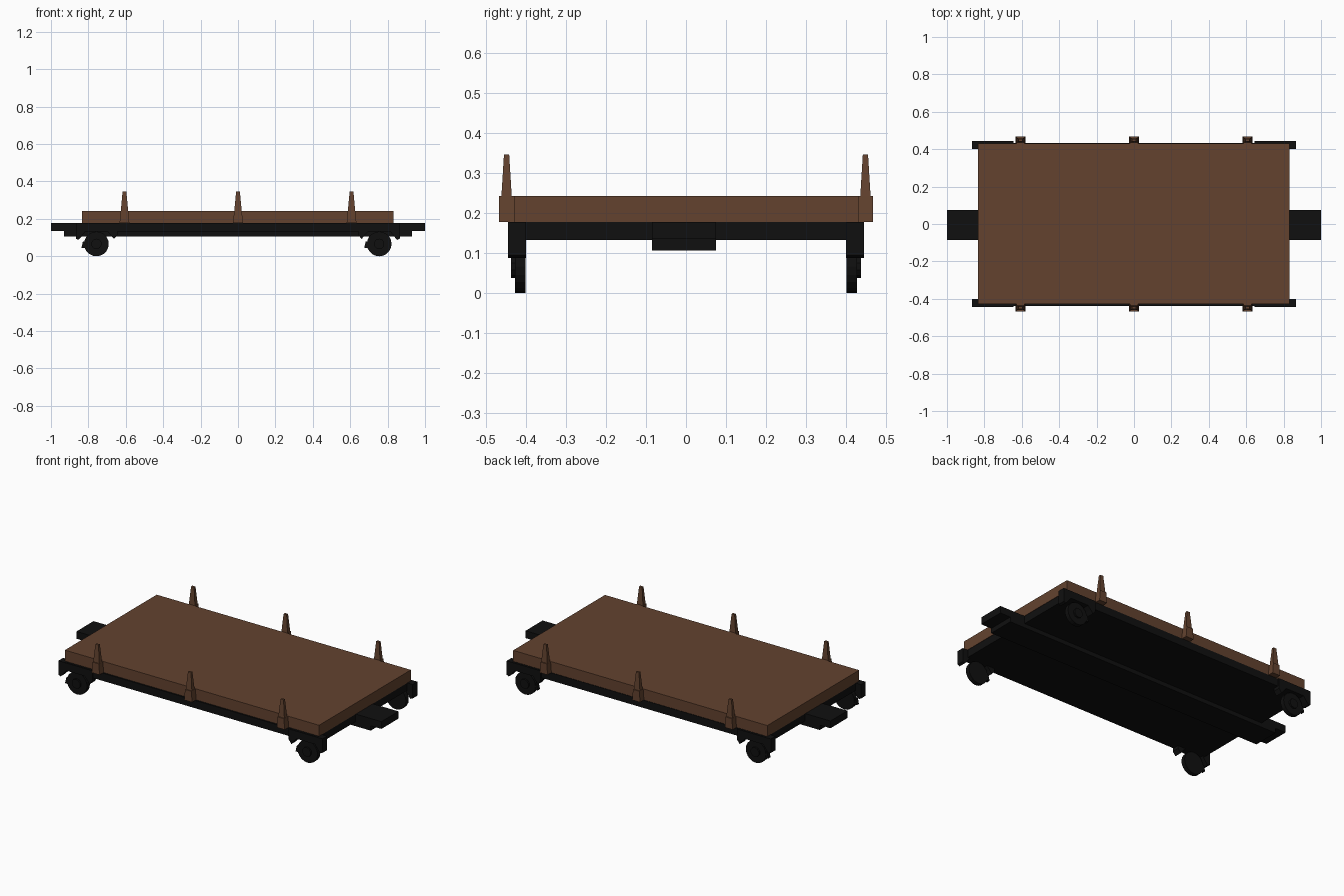
import bpy, bmesh, math
from mathutils import Matrix

if "Cube" in bpy.data.objects:
    bpy.data.objects.remove(bpy.data.objects["Cube"])


def material(name, rgb):
    m = bpy.data.materials.new(name)
    m.diffuse_color = (*rgb, 1)
    m.use_nodes = True
    m.node_tree.nodes["Principled BSDF"].inputs["Base Color"].default_value = m.diffuse_color
    return m


WOOD = material("brown wood", (0.125, 0.055, 0.028))
IRON = material("black iron", (0.005, 0.005, 0.005))


def finish(name, bm, mat):
    bmesh.ops.recalc_face_normals(bm, faces=bm.faces)
    me = bpy.data.meshes.new(name)
    bm.to_mesh(me)
    bm.free()
    me.materials.append(mat)
    ob = bpy.data.objects.new(name, me)
    bpy.context.collection.objects.link(ob)
    return ob


def frustum(name, lo, hi, mat, top=(1, 1)):
    """Box from corner lo to corner hi, its top scaled in x and y."""
    size = [b - a for a, b in zip(lo, hi)]
    mid = [(a + b) / 2 for a, b in zip(lo, hi)]
    bm = bmesh.new()
    bmesh.ops.create_cube(bm, size=1)
    for v in bm.verts:
        sx, sy = top if v.co.z > 0 else (1, 1)
        v.co = (mid[0] + v.co.x * size[0] * sx,
                mid[1] + v.co.y * size[1] * sy,
                mid[2] + v.co.z * size[2])
    return finish(name, bm, mat)


def plate(name, profile, y0, y1, mat):
    """Extrude an x-z outline from y0 to y1."""
    bm = bmesh.new()
    face = bm.faces.new([bm.verts.new((x, y0, z)) for x, z in profile])
    out = bmesh.ops.extrude_face_region(bm, geom=[face])["geom"]
    verts = [g for g in out if isinstance(g, bmesh.types.BMVert)]
    bmesh.ops.translate(bm, verts=verts, vec=(0, y1 - y0, 0))
    return finish(name, bm, mat)


def disc(name, x, y0, y1, z, r, sides, mat):
    bm = bmesh.new()
    bmesh.ops.create_cone(
        bm, cap_ends=True, segments=sides, radius1=r, radius2=r, depth=abs(y1 - y0),
        matrix=Matrix.Translation((x, (y0 + y1) / 2, z)) @ Matrix.Rotation(math.pi / 2, 4, 'X'))
    return finish(name, bm, mat)


# Deck and underframe
frustum("deck", (-0.835, -0.429, 0.178), (0.832, 0.431, 0.243), WOOD)
frustum("underframe", (-0.832, -0.438, 0.132), (0.83, 0.434, 0.178), IRON)

# Central drawbar with a shorter beam below it
frustum("drawbar", (-1, -0.085, 0.135), (1, 0.075, 0.178), IRON)
frustum("lower_beam", (-0.93, -0.085, 0.106), (0.93, 0.075, 0.136), IRON)

for side, s in (("front", -1), ("back", 1)):
    # Side stakes in pockets
    for i, x in enumerate((-0.607, 0, 0.607)):
        y0, y1 = sorted((s * 0.425, s * 0.467))
        frustum(f"{side}_stake_pocket_{i}", (x - 0.026, y0, 0.178),
                (x + 0.026, y1, 0.242), WOOD, (0.8, 1))
        y0, y1 = sorted((s * 0.435, s * 0.461))
        frustum(f"{side}_stake_{i}", (x - 0.02, y0, 0.24),
                (x + 0.02, y1, 0.346), WOOD, (0.5, 0.5))

    # Wheel guards, wheels, axle caps and brake shoes
    for end, x in (("left", -0.757), ("right", 0.755)):
        e = -1 if x < 0 else 1
        outline = [(0.11, 0.177), (0.11, 0.094), (0.096, 0.088), (0.08, 0.105),
                   (0.06, 0.132), (-0.06, 0.132), (-0.08, 0.11), (-0.094, 0.092),
                   (-0.112, 0.115), (-0.112, 0.177)]
        plate(f"{side}_{end}_wheel_guard", [(x + e * px, pz) for px, pz in outline],
              s * 0.4, s * 0.444, IRON)
        disc(f"{side}_{end}_wheel", x, s * 0.401, s * 0.427, 0.066, 0.066, 20, IRON)
        disc(f"{side}_{end}_axle_cap", x, s * 0.42, s * 0.437, 0.066, 0.028, 10, IRON)
        frustum(f"{side}_{end}_brake_shoe", (x - 0.08, min(s * 0.403, s * 0.425), 0.045),
                (x - 0.04, max(s * 0.403, s * 0.425), 0.08), IRON, (0.6, 1))
